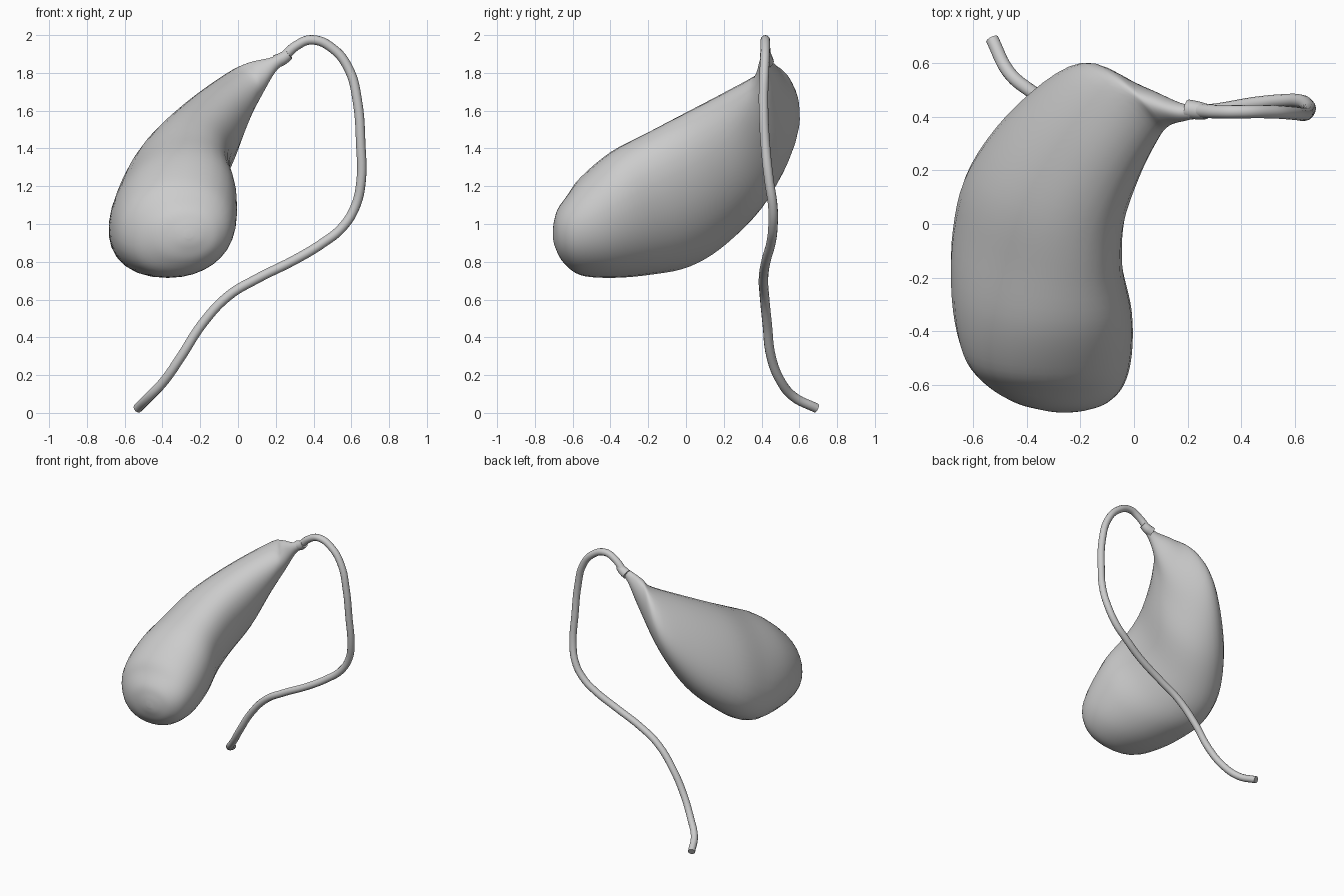
import bpy, bmesh, math
from mathutils import Vector

if "Cube" in bpy.data.objects:
    bpy.data.objects.remove(bpy.data.objects["Cube"])

SEG, SUB, POWER = 32, 5, 2.1


def catmull(p, i, t):
    a, b, c, d = (p[max(0, min(len(p) - 1, i + k))] for k in (-1, 0, 1, 2))
    return 0.5 * (2 * b + (c - a) * t + (2 * a - 5 * b + 4 * c - d) * t * t
                  + (3 * b - a - 3 * c + d) * t ** 3)


def loft(name, sections):
    """Skin rounded cross-sections given as (centre, up half-axis, side half-axis)."""
    tracks = [[Vector(s[k]) for s in sections] for k in range(3)]
    bm = bmesh.new()
    rings = []
    n = len(sections) - 1
    for j in range(n * SUB + 1):
        i, t = min(j // SUB, n - 1), j / SUB - min(j // SUB, n - 1)
        c, u, v = (catmull(tr, i, t) for tr in tracks)
        ring = []
        for k in range(SEG):
            a = 2 * math.pi * k / SEG
            cu = math.copysign(abs(math.cos(a)) ** (2 / POWER), math.cos(a))
            sv = math.copysign(abs(math.sin(a)) ** (2 / POWER), math.sin(a))
            ring.append(bm.verts.new(c + u * cu + v * sv))
        rings.append(ring)
    for r, q in zip(rings, rings[1:]):
        for k in range(SEG):
            m = (k + 1) % SEG
            bm.faces.new((r[k], r[m], q[m], q[k]))
    bm.faces.new(rings[0])
    bm.faces.new(rings[-1])
    bmesh.ops.recalc_face_normals(bm, faces=bm.faces)
    mesh = bpy.data.meshes.new(name)
    bm.to_mesh(mesh)
    bm.free()
    mesh.shade_smooth()
    ob = bpy.data.objects.new(name, mesh)
    bpy.context.collection.objects.link(ob)
    return ob


def tube(name, points, radius):
    """Round tube through (x, y, z, radius factor) points."""
    cu = bpy.data.curves.new(name, 'CURVE')
    cu.dimensions = '3D'
    cu.bevel_depth, cu.bevel_resolution = radius, 4
    cu.resolution_u, cu.use_fill_caps = 6, True
    sp = cu.splines.new('BEZIER')
    sp.bezier_points.add(len(points) - 1)
    for bp, p in zip(sp.bezier_points, points):
        bp.co, bp.radius = p[:3], p[3]
        bp.handle_left_type = bp.handle_right_type = 'AUTO'
    ob = bpy.data.objects.new(name, cu)
    bpy.context.collection.objects.link(ob)
    bpy.ops.object.select_all(action='DESELECT')
    ob.select_set(True)
    bpy.context.view_layer.objects.active = ob
    bpy.ops.object.convert(target='MESH')
    bpy.ops.object.shade_smooth_by_angle(angle=math.radians(40))


# Pear-shaped sac: rounded front end, bending to a narrow neck
loft("sac", [
    ((-0.26, -0.705, 0.945), (0.00, 0.0, 0.02), (0.02, 0, 0)),
    ((-0.26, -0.695, 0.943), (0.005, -0.004, 0.07), (0.085, 0, 0)),
    ((-0.275, -0.665, 0.937), (0.015, -0.015, 0.14), (0.175, 0, 0)),
    ((-0.30, -0.595, 0.94), (0.03, -0.035, 0.21), (0.26, 0, 0.005)),
    ((-0.325, -0.48, 0.98), (0.05, -0.08, 0.265), (0.312, 0.01, 0.0)),
    ((-0.345, -0.30, 1.055), (0.08, -0.10, 0.325), (0.325, 0.0, 0.005)),
    ((-0.36, -0.09, 1.13), (0.10, -0.11, 0.355), (0.298, -0.03, 0.015)),
    ((-0.325, 0.11, 1.245), (0.115, -0.11, 0.345), (0.262, -0.055, -0.01)),
    ((-0.205, 0.315, 1.41), (0.11, -0.105, 0.29), (0.195, -0.09, -0.045)),
    ((-0.055, 0.455, 1.60), (0.09, -0.075, 0.195), (0.105, -0.125, -0.075)),
    ((0.08, 0.44, 1.755), (0.01, -0.04, 0.085), (0.05, -0.062, -0.05)),
    ((0.18, 0.42, 1.84), (-0.005, -0.02, 0.034), (0.018, -0.027, -0.018)),
    ((0.24, 0.42, 1.88), (-0.01, -0.012, 0.02), (0.012, -0.02, -0.012)),
])

# Cuff where the duct leaves the neck
tube("duct_cuff", [(0.20, 0.43, 1.86, 1.15), (0.235, 0.425, 1.875, 1.1),
                   (0.27, 0.42, 1.90, 0.95)], 0.031)

# Long curved duct
tube("duct", [
    (0.23, 0.425, 1.872, 1.1), (0.31, 0.42, 1.945, 1), (0.39, 0.42, 1.975, 1),
    (0.50, 0.42, 1.93, 1), (0.587, 0.415, 1.82, 1), (0.632, 0.41, 1.65, 1),
    (0.65, 0.42, 1.42, 1), (0.652, 0.44, 1.23, 1), (0.62, 0.46, 1.09, 1),
    (0.55, 0.46, 0.98, 1), (0.45, 0.45, 0.90, 1), (0.30, 0.425, 0.81, 1),
    (0.10, 0.41, 0.71, 1), (-0.05, 0.415, 0.62, 1), (-0.19, 0.43, 0.47, 1),
    (-0.30, 0.45, 0.30, 1), (-0.39, 0.50, 0.17, 1), (-0.47, 0.57, 0.085, 1),
    (-0.53, 0.69, 0.025, 1)], 0.025)
